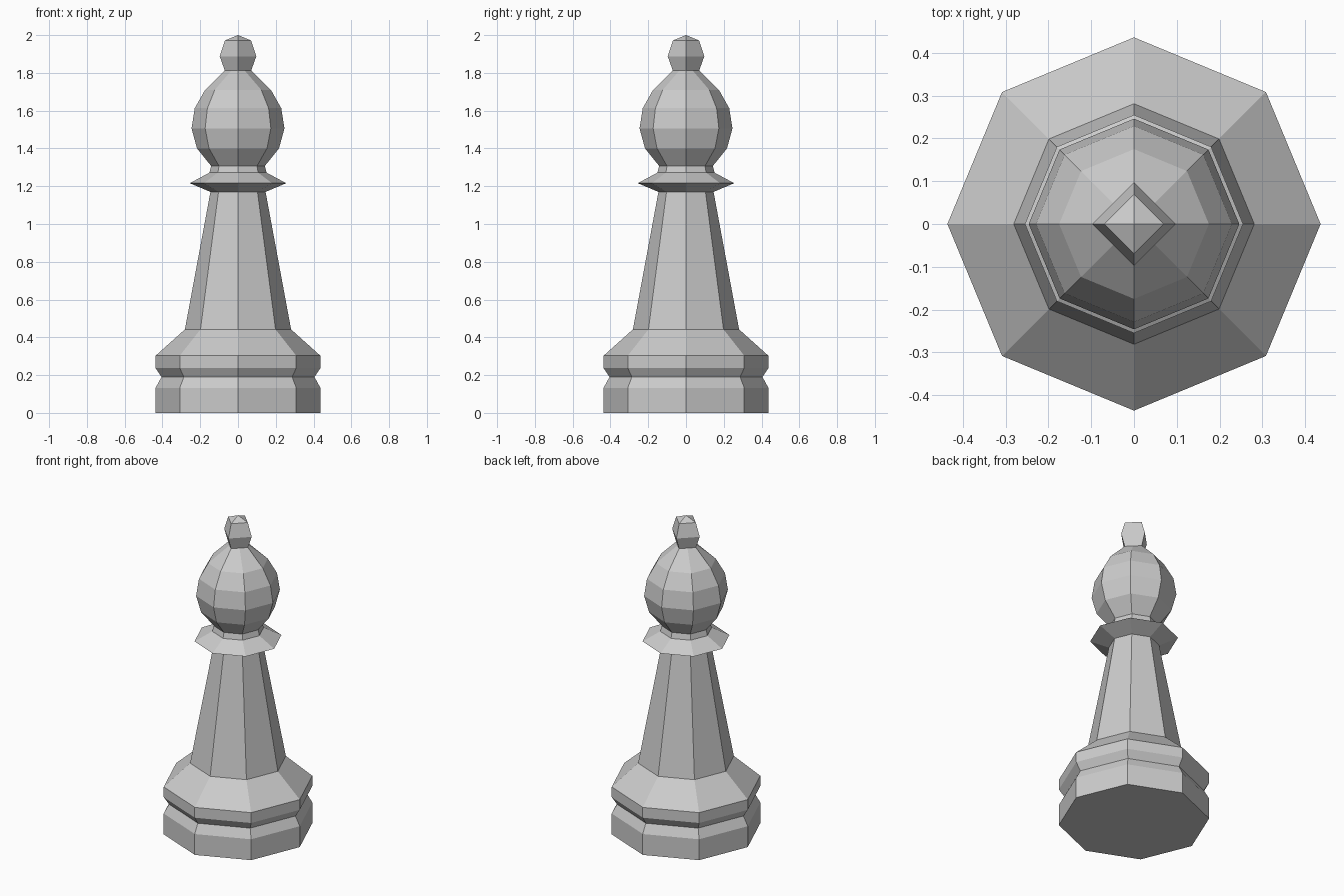
import bpy
import bmesh
from math import sin, cos, tau

if "Cube" in bpy.data.objects:
    bpy.data.objects.remove(bpy.data.objects["Cube"])


def ring(bm, r, z, sides, squared=False):
    """Ring of vertices; squared pulls every second vertex in to form a square."""
    verts = []
    for i in range(sides):
        a = tau * i / sides
        k = cos(tau / 8) if squared and i % 2 else 1.0
        verts.append(bm.verts.new((r * k * cos(a), r * k * sin(a), z)))
    return verts


def lathe(name, profile, sides=8, cap_bottom=False, square_top=False, apex=None):
    bm = bmesh.new()
    last = len(profile) - 1
    rings = [ring(bm, r, z, sides, square_top and n == last)
             for n, (r, z) in enumerate(profile)]
    for lo, hi in zip(rings, rings[1:]):
        for i in range(sides):
            j = (i + 1) % sides
            bm.faces.new((lo[i], lo[j], hi[j], hi[i]))
    if cap_bottom:
        bm.faces.new(rings[0][::-1])
    if apex is not None:
        tip = bm.verts.new((0, 0, apex))
        top = rings[-1]
        for i in range(sides):
            bm.faces.new((top[i], top[(i + 1) % sides], tip))
    mesh = bpy.data.meshes.new(name)
    bm.to_mesh(mesh)
    bm.free()
    obj = bpy.data.objects.new(name, mesh)
    bpy.context.collection.objects.link(obj)
    return obj


# Grooved foot with sloped shoulder
lathe("base", [(0.436, 0), (0.436, 0.133), (0.405, 0.19), (0.436, 0.237),
               (0.436, 0.303), (0.281, 0.442)], cap_bottom=True)

# Tapered column
lathe("stem", [(0.281, 0.442), (0.146, 1.17)])

# Flared collar and short neck
lathe("collar", [(0.146, 1.17), (0.255, 1.216), (0.151, 1.272), (0.142, 1.307)])

# Bulb, closing from eight sides to a square at the top
lathe("head", [(0.142, 1.307), (0.217, 1.4), (0.246, 1.506), (0.229, 1.613),
               (0.175, 1.709), (0.07, 1.813)], square_top=True)

# Four-sided knob
lathe("finial", [(0.07, 1.813), (0.097, 1.888), (0.069, 1.972)], sides=4, apex=2.0)
